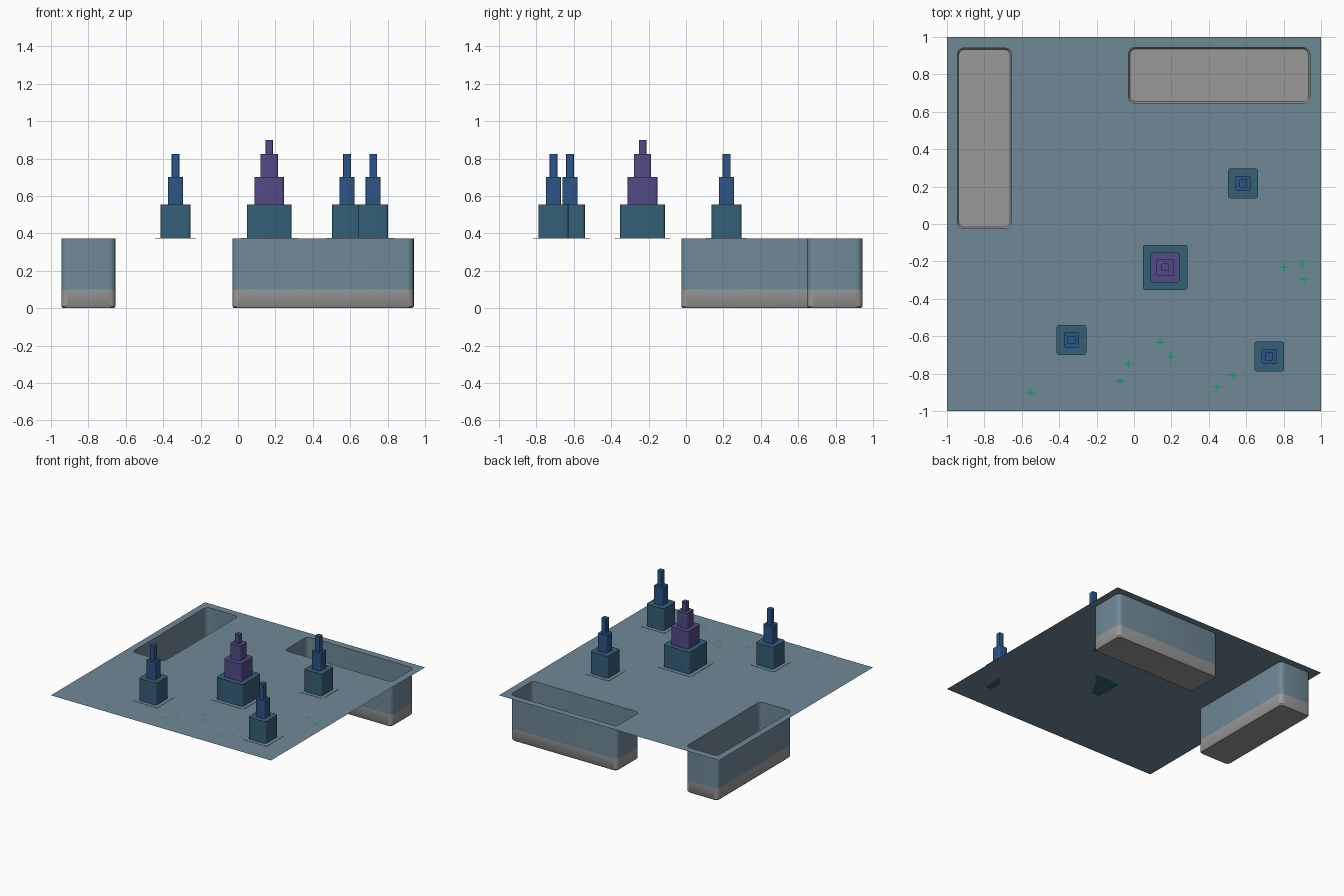
import bpy
import bmesh
import math

default = bpy.data.objects.get("Cube")
if default:
    bpy.data.objects.remove(default, do_unlink=True)

GROUND = 0.373


def material(name, rgb):
    m = bpy.data.materials.new(name)
    m.use_nodes = True
    m.diffuse_color = (*rgb, 1)
    m.node_tree.nodes["Principled BSDF"].inputs["Base Color"].default_value = (*rgb, 1)
    return m


slate = material("slate blue", (0.16, 0.25, 0.31))
grey = material("stone grey", (0.32, 0.32, 0.32))
teal = material("dark teal", (0.036, 0.115, 0.185))
blue = material("deep blue", (0.028, 0.09, 0.24))
purple = material("purple", (0.085, 0.07, 0.24))
green = material("leaf green", (0.03, 0.30, 0.17))


def finish(name, bm, mats, smooth=True):
    mesh = bpy.data.meshes.new(name)
    bm.to_mesh(mesh)
    bm.free()
    for m in mats:
        mesh.materials.append(m)
    ob = bpy.data.objects.new(name, mesh)
    bpy.context.collection.objects.link(ob)
    bpy.ops.object.select_all(action="DESELECT")
    ob.select_set(True)
    bpy.context.view_layer.objects.active = ob
    if smooth:
        bpy.ops.object.shade_smooth_by_angle(angle=math.radians(40))
    return ob


def ring(bm, cx, cy, hx, hy, z, radius, steps=4):
    """Rounded rectangle of vertices, counter-clockwise."""
    verts = []
    for i, (sx, sy) in enumerate(((1, 1), (-1, 1), (-1, -1), (1, -1))):
        for k in range(steps + 1):
            a = (i + k / steps) * math.pi / 2
            verts.append(bm.verts.new((cx + sx * (hx - radius) + radius * math.cos(a),
                                       cy + sy * (hy - radius) + radius * math.sin(a), z)))
    return verts


def bridge(bm, low, high):
    n = len(low)
    return [bm.faces.new((low[i], low[(i + 1) % n], high[(i + 1) % n], high[i]))
            for i in range(n)]


def block(name, cx, cy, half, z0, z1, mat, radius):
    bm = bmesh.new()
    low = ring(bm, cx, cy, half, half, z0, radius)
    high = ring(bm, cx, cy, half, half, z1, radius)
    bridge(bm, low, high)
    bm.faces.new(high)
    bm.faces.new(low[::-1])
    return finish(name, bm, [mat])


# Open basins sunk below the ground: centre x, centre y, half sizes
basins = {"left_basin": (0.455, 0.795, 0.485, 0.148),
          "right_basin": (-0.80, 0.458, 0.145, 0.483)}
for name, (cx, cy, hx, hy) in basins.items():
    bm = bmesh.new()
    rows = [(0.05, 0, 0.015), (0.008, 0, 0.03), (0, 0.01, 0.035),
            (0, 0.1, 0.035), (0, GROUND, 0.035)]
    loops = [ring(bm, cx, cy, hx - inset, hy - inset, z, r) for inset, z, r in rows]
    bm.faces.new(loops[0][::-1])
    for a, b in zip(loops, loops[1:]):
        bridge(bm, a, b)
    for f in bm.faces:
        f.material_index = 1 if f.calc_center_median().z > 0.1 else 0
    finish(name, bm, [grey, slate])

# Ground sheet with the basin openings left out
bm = bmesh.new()
outlines = [[bm.verts.new((x, y, GROUND)) for x, y in ((-1, -1), (1, -1), (1, 1), (-1, 1))]]
outlines += [ring(bm, *b, GROUND, 0.035) for b in basins.values()]
edges = [bm.edges.new((o[i - 1], o[i])) for o in outlines for i in range(len(o))]
bmesh.ops.triangle_fill(bm, edges=edges, use_beauty=True, normal=(0, 0, 1))
for f in bm.faces:
    f.normal_update()
    if f.normal.z < 0:
        f.normal_flip()
finish("ground", bm, [slate], smooth=False)


def tower(name, cx, cy, tiers):
    z = GROUND
    block(name + "_paving", cx, cy, tiers[0][0] + 0.03, z, z + 0.002, slate, 0.01)
    for i, (half, top, mat) in enumerate(tiers):
        block(f"{name}_tier_{i + 1}", cx, cy, half, z, top, mat, min(0.015, half * 0.2))
        z = top


# Stepped towers
tower("main_tower", 0.167, -0.232, [(0.12, 0.555, teal), (0.08, 0.70, purple),
                                    (0.046, 0.825, purple), (0.02, 0.90, purple)])
small = [(0.08, 0.555, teal), (0.04, 0.70, blue), (0.021, 0.825, blue)]
tower("back_tower", 0.583, 0.217, small)
tower("left_tower", 0.723, -0.708, small)
tower("right_tower", -0.334, -0.62, small)

# Flat cross-shaped plants
plants = [(0.80, -0.23), (0.90, -0.215), (0.91, -0.295), (0.14, -0.63), (0.195, -0.71),
          (-0.03, -0.75), (-0.075, -0.84), (0.44, -0.87), (0.525, -0.81), (-0.555, -0.9)]
bm = bmesh.new()
for x, y in plants:
    for hx, hy in ((0.022, 0.005), (0.005, 0.022)):
        bm.faces.new([bm.verts.new((x + sx * hx, y + sy * hy, GROUND + 0.003))
                      for sx, sy in ((-1, -1), (1, -1), (1, 1), (-1, 1))])
finish("plants", bm, [green], smooth=False)
